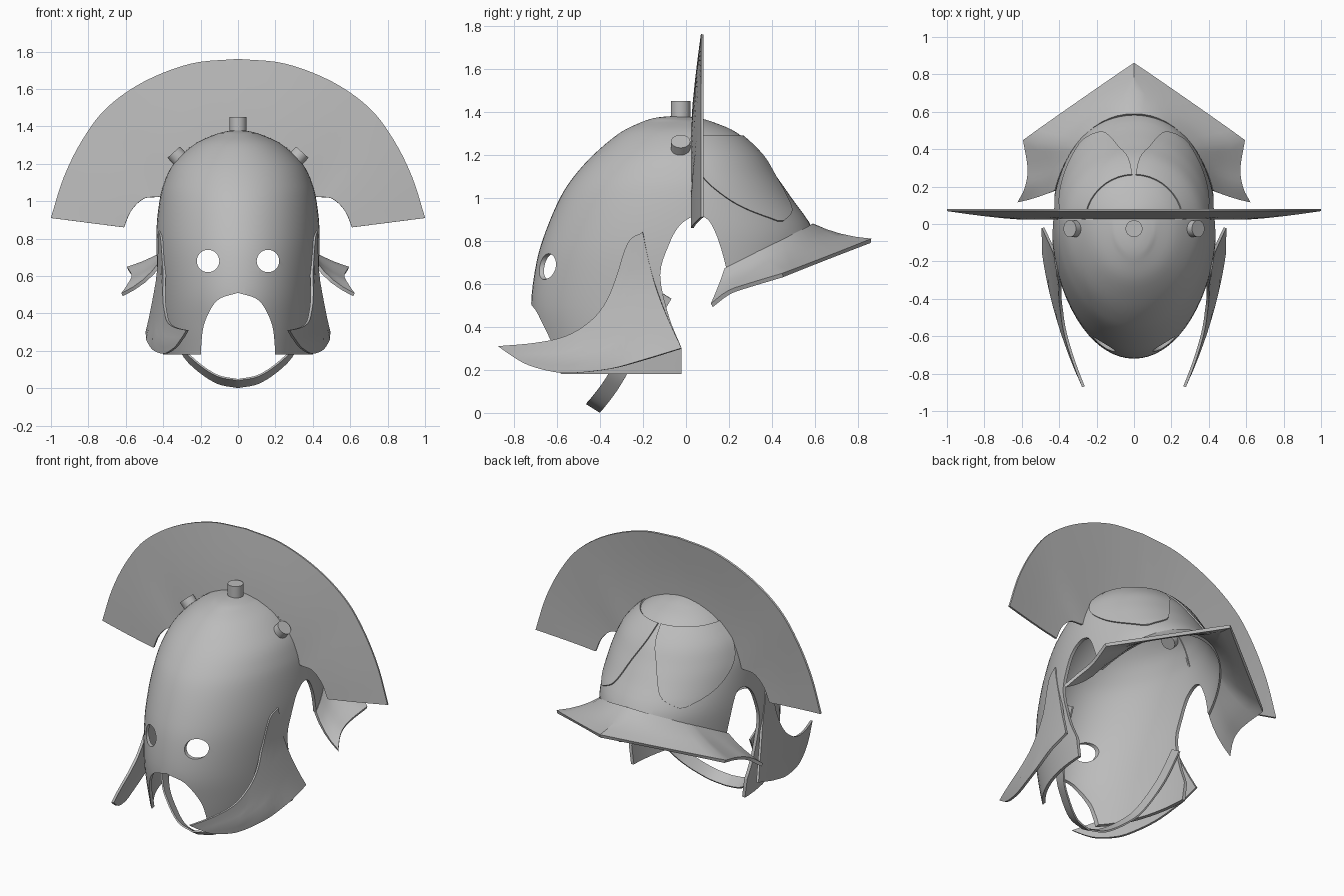
import bpy, bmesh
from math import sin, cos, pi, radians, sqrt
from mathutils import Vector

if "Cube" in bpy.data.objects:
    bpy.data.objects.remove(bpy.data.objects["Cube"])

steel = bpy.data.materials.new("grey steel")
steel.use_nodes = True
steel.diffuse_color = (0.5, 0.5, 0.5, 1)
steel.node_tree.nodes["Principled BSDF"].inputs["Base Color"].default_value = (0.5, 0.5, 0.5, 1)


def spline(pts, steps):
    """Smooth curve through points of any dimension."""
    p = [Vector(q) for q in pts]
    p = [2 * p[0] - p[1]] + p + [2 * p[-1] - p[-2]]
    out = []
    for i in range(1, len(p) - 2):
        a, b, c, d = p[i - 1:i + 3]
        for k in range(steps):
            t = k / steps
            out.append(b + (c - a) * t / 2 + (2 * a - 5 * b + 4 * c - d) * t * t / 2
                       + (3 * b - a - 3 * c + d) * t ** 3 / 2)
    return out + [p[-2]]


def new_object(name, bm):
    bmesh.ops.recalc_face_normals(bm, faces=bm.faces)
    mesh = bpy.data.meshes.new(name)
    bm.to_mesh(mesh)
    bm.free()
    mesh.materials.append(steel)
    obj = bpy.data.objects.new(name, mesh)
    bpy.context.collection.objects.link(obj)
    return obj


def finish(obj):
    bpy.ops.object.select_all(action='DESELECT')
    bpy.context.view_layer.objects.active = obj
    obj.select_set(True)
    for m in list(obj.modifiers):
        bpy.ops.object.modifier_apply(modifier=m.name)
    bpy.ops.object.shade_smooth_by_angle(angle=radians(35))


def grid(rows, closed=False):
    bm = bmesh.new()
    vs = [[bm.verts.new(p) for p in r] for r in rows]
    n = len(rows[0])
    for a, b in zip(vs, vs[1:]):
        for i in range(n if closed else n - 1):
            j = (i + 1) % n
            bm.faces.new((a[i], a[j], b[j], b[i]))
    bmesh.ops.remove_doubles(bm, verts=bm.verts, dist=0.0005)
    return bm


def sheet(name, rows, thick, mirror=True, offset=0):
    obj = new_object(name, grid(rows))
    if mirror:
        obj.modifiers.new("mirror", 'MIRROR').merge_threshold = 0.002
    s = obj.modifiers.new("solid", 'SOLIDIFY')
    s.thickness, s.offset = thick, offset
    finish(obj)
    return obj


def cut(obj, points, axis, lo, hi):
    """Cut a prism out of obj, its outline drawn across the given axis."""
    bm = bmesh.new()
    place = (lambda p, d: (d, p[0], p[1])) if axis == 'X' else (lambda p, d: (p[0], d, p[1]))
    ends = [[bm.verts.new(place(p, d)) for p in points] for d in (lo, hi)]
    n = len(points)
    bm.faces.new(ends[0])
    bm.faces.new(ends[1])
    for i in range(n):
        j = (i + 1) % n
        bm.faces.new((ends[0][i], ends[0][j], ends[1][j], ends[1][i]))
    cutter = new_object("cutter", bm)
    cutter.hide_render = True
    m = obj.modifiers.new("cut", 'BOOLEAN')
    m.operation, m.solver, m.object = 'DIFFERENCE', 'EXACT', cutter
    bpy.context.view_layer.objects.active = obj
    for mod in list(obj.modifiers):
        bpy.ops.object.modifier_apply(modifier=mod.name)
    bpy.data.objects.remove(cutter)


# Helmet bowl: height, front depth, back depth, half width
BOWL = spline([(1.38, -.06, -.04, .01), (1.372, -.14, .05, .07), (1.35, -.21, .13, .14),
               (1.3, -.31, .24, .24), (1.2, -.43, .35, .345), (1.1, -.52, .42, .395),
               (1.0, -.585, .49, .42), (.85, -.65, .59, .437), (.7, -.695, .6, .44),
               (.5, -.72, .6, .43), (.34, -.7, .6, .42), (.18, -.67, .6, .4)], 4)


def ring_point(row, a, grow=0.0):
    """Point on the bowl; a is the angle from the back toward +x."""
    z, f, b, w = row
    mid = min(0, (f + b) / 2) if z > 1.36 else 0
    depth = (b - mid) if cos(a) >= 0 else (mid - f)
    return Vector(((w + grow) * sin(a), mid + (depth + grow) * cos(a), z + grow * .5))


bm = grid([[ring_point(r, 2 * pi * i / 72) for i in range(72)] for r in BOWL], closed=True)
top = [e for e in bm.edges if e.is_boundary and e.verts[0].co.z > 1.3]
bmesh.ops.holes_fill(bm, edges=top)
bowl = new_object("helmet_bowl", bm)
s = bowl.modifiers.new("solid", 'SOLIDIFY')
s.thickness, s.offset = .02, -1
# ear arches and open underside of the back
arch = spline([(-.02, .3), (-.08, .45), (-.12, .64), (-.08, .78), (-.03, .87), (.04, .915),
               (.1, .9), (.14, .83), (.17, .74), (.19, .66)], 4)
cut(bowl, [(-.02, 0)] + [tuple(p) for p in arch] + [(.58, .86), (1, 1.08), (1, 0)], 'X', -1, 1)
# mouth opening
side = spline([(.2, .1), (.195, .25), (.175, .36), (.11, .47), (0, .51)], 5)
cut(bowl, [tuple(p) for p in side] + [(-p[0], p[1]) for p in side[-2::-1]], 'Y', -1, -.3)
# eye holes
for sx in (-.16, .16):
    eye = [(sx + .06 * cos(k * pi / 16), .68 + .06 * sin(k * pi / 16)) for k in range(32)]
    cut(bowl, eye, 'Y', -1, -.3)
finish(bowl)

# Two raised petals on the back of the bowl
edges = spline([(1.285, 2, 85), (1.2, 5, 84), (1.1, 12, 80), (1.0, 18, 68), (.94, 24, 57), (.89, 38, 42)], 4)
rows = []
for z, a0, a1 in edges:
    i = next(k for k in range(len(BOWL)) if BOWL[k][0] <= z)
    lo, hi = BOWL[i], BOWL[i - 1]
    row = lo.lerp(hi, (z - lo[0]) / (hi[0] - lo[0]))
    rows.append([ring_point(row, radians(a0 + (a1 - a0) * k / 10), .004) for k in range(11)])
sheet("back_petals", rows, .008)

# Crest: a thin dished fan across the bowl
outer = spline([(1, .91), (.93, 1.13), (.83, 1.33), (.7, 1.5), (.5, 1.64), (.25, 1.735), (0, 1.76)], 5)
inner = spline([(.61, .86), (.57, .95), (.5, 1.015), (.395, 1.035), (.34, 1.16), (.22, 1.28), (0, 1.34)], 5)
rows = []
for o, n in zip(outer, inner):
    rows.append([(n[0] + (o[0] - n[0]) * v, .03 + .045 * v ** 1.3, n[1] + (o[1] - n[1]) * v)
                 for v in (0, .25, .5, .75, 1)])
sheet("crest_fan", rows, .012)

# Crest studs
for angle, radius, name in ((0, 1.4, "middle"), (42, 1.225, "left"), (-42, 1.225, "right")):
    bm = bmesh.new()
    bmesh.ops.create_cone(bm, cap_ends=True, segments=32, radius1=.045, radius2=.045, depth=.1)
    stud = new_object(name + "_crest_stud", bm)
    stud.rotation_euler = (0, radians(angle), 0)
    stud.location = (.31 * (angle > 0) - .31 * (angle < 0), -.025, radius)
    finish(stud)

# Flared neck guard with pointed back
rim = spline([(.62, .12, .5), (.58, .2, .56), (.565, .3, .595), (.59, .45, .64)], 3)
rim += [rim[-1].lerp(Vector((0, .86, .8)), k / 8) for k in range(1, 9)]
rows = []
for k, o in enumerate(rim):
    a = radians(72 - 3 * k if k < 10 else 45 - 4.5 * (k - 9)) if k < 9 else radians(45 * (17 - k) / 8)
    y = .585 * cos(a)
    n = Vector((.437 * sin(a), y, .66 + .51 * (y - .17)))
    if k == len(rim) - 1:
        n.x = 0
    rows.append([n.lerp(o, v) - Vector((n.x * .12, n.y * .04, .05)) * v * (1 - v)
                 for v in (0, .25, .5, .75, 1)])
sheet("neck_guard", rows, .02)

# Cheek guards: outline in side view, bowed outward at the bottom
upper = spline([(-.87, .31), (-.7, .325), (-.56, .355), (-.45, .42), (-.38, .5), (-.33, .61),
                (-.27, .79), (-.2, .84)], 4)
lower = spline([(-.87, .309), (-.8, .26), (-.73, .222), (-.63, .194), (-.53, .185),
                (-.35, .205), (-.2, .245), (-.02, .3)], 4)
rows = []
for k, (u, l) in enumerate(zip(upper, lower)):
    row = []
    for j in range(9):
        p = l.lerp(u, j / 8)
        y, z = p[0] - .025 * sin(pi * j / 8) * k / (len(upper) - 1), p[1]
        t = -y - .02
        flare = .06 * max(0, min(1, (z - .26) / .35)) ** .7 * min(1, (y + .87) / .4)
        row.append((.5 - .084 * t - .219 * t * t - flare, y, z))
    rows.append(row)
sheet("cheek_guards", rows, .015)

# Chin strap
path = spline([(.4, -.1, .55), (.37, -.2, .38), (.3, -.3, .21), (.22, -.355, .12),
               (.11, -.41, .048), (0, -.43, .025)], 5)
half = Vector((0, -.032, .02))
sheet("chin_strap", [[p - half, p + half] for p in path], .01)
